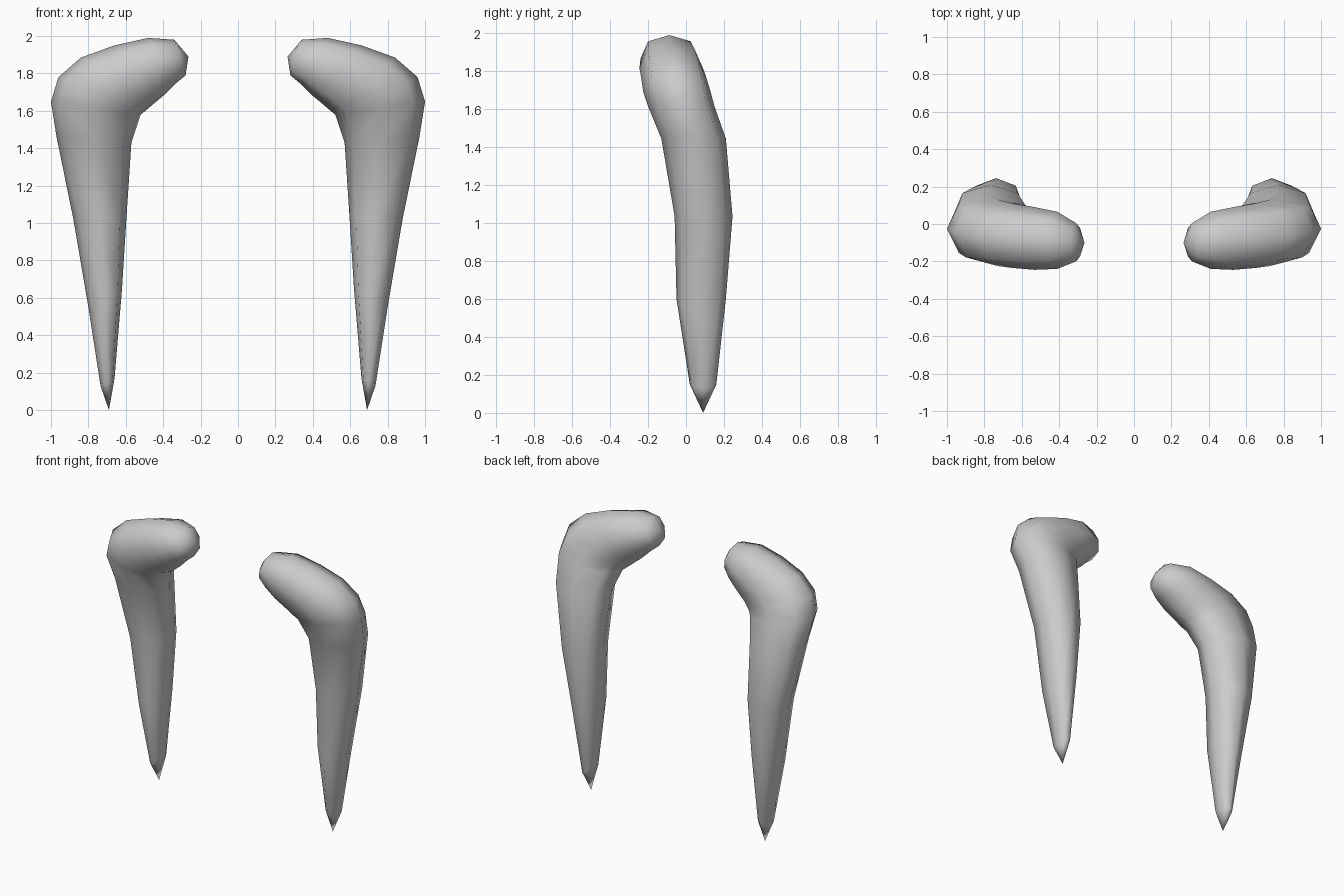
import bpy, bmesh, math
from mathutils import Vector

if "Cube" in bpy.data.objects:
    bpy.data.objects.remove(bpy.data.objects["Cube"])

SIDES = 8
# Cross-sections along the limb: outer (x, z), inner (x, z), front y, back y
RINGS = [
    (0.735, 0.13, 0.66, 0.17, 0.02, 0.16),
    (0.80, 0.55, 0.62, 0.65, -0.05, 0.21),
    (0.88, 1.02, 0.595, 1.05, -0.06, 0.245),
    (0.97, 1.46, 0.57, 1.43, -0.13, 0.21),
    (1.00, 1.65, 0.52, 1.58, -0.20, 0.15),
    (0.96, 1.78, 0.495, 1.60, -0.225, 0.13),
    (0.84, 1.885, 0.46, 1.63, -0.235, 0.11),
    (0.66, 1.95, 0.40, 1.68, -0.245, 0.09),
    (0.48, 1.99, 0.34, 1.74, -0.24, 0.065),
    (0.34, 1.98, 0.28, 1.79, -0.20, 0.005),
]
LOW_TIP = (0.69, 0.09, 0.0)
TOP_TIP = (0.265, -0.10, 1.89)


def full(v):
    # slightly squarer than an ellipse
    return math.copysign(abs(v) ** 0.88, v) if abs(v) > 1e-6 else 0.0


def bent_limb(name, side):
    bm = bmesh.new()
    loops = []
    for ox, oz, ix, iz, y0, y1 in RINGS:
        outer = Vector((ox, (y0 + y1) / 2, oz))
        inner = Vector((ix, (y0 + y1) / 2, iz))
        mid, axis = (outer + inner) / 2, (outer - inner) / 2
        depth = Vector((0, (y1 - y0) / 2, 0))
        loop = []
        for k in range(SIDES):
            a = math.tau * k / SIDES
            p = mid + axis * full(math.cos(a)) + depth * full(math.sin(a))
            loop.append(bm.verts.new((p.x * side, p.y, p.z)))
        loops.append(loop)
    # skin between the sections
    for a, b in zip(loops, loops[1:]):
        for k in range(SIDES):
            n = (k + 1) % SIDES
            bm.faces.new((a[k], a[n], b[n], b[k]))
    # pointed lower end and blunt upper end
    for loop, tip in ((loops[0], LOW_TIP), (loops[-1], TOP_TIP)):
        t = bm.verts.new((tip[0] * side, tip[1], tip[2]))
        for k in range(SIDES):
            bm.faces.new((loop[k], loop[(k + 1) % SIDES], t))
    bmesh.ops.recalc_face_normals(bm, faces=bm.faces)
    for f in bm.faces:
        f.smooth = True
    mesh = bpy.data.meshes.new(name)
    bm.to_mesh(mesh)
    bm.free()
    bpy.context.collection.objects.link(bpy.data.objects.new(name, mesh))


bent_limb("right_bent_limb", 1)
bent_limb("left_bent_limb", -1)
